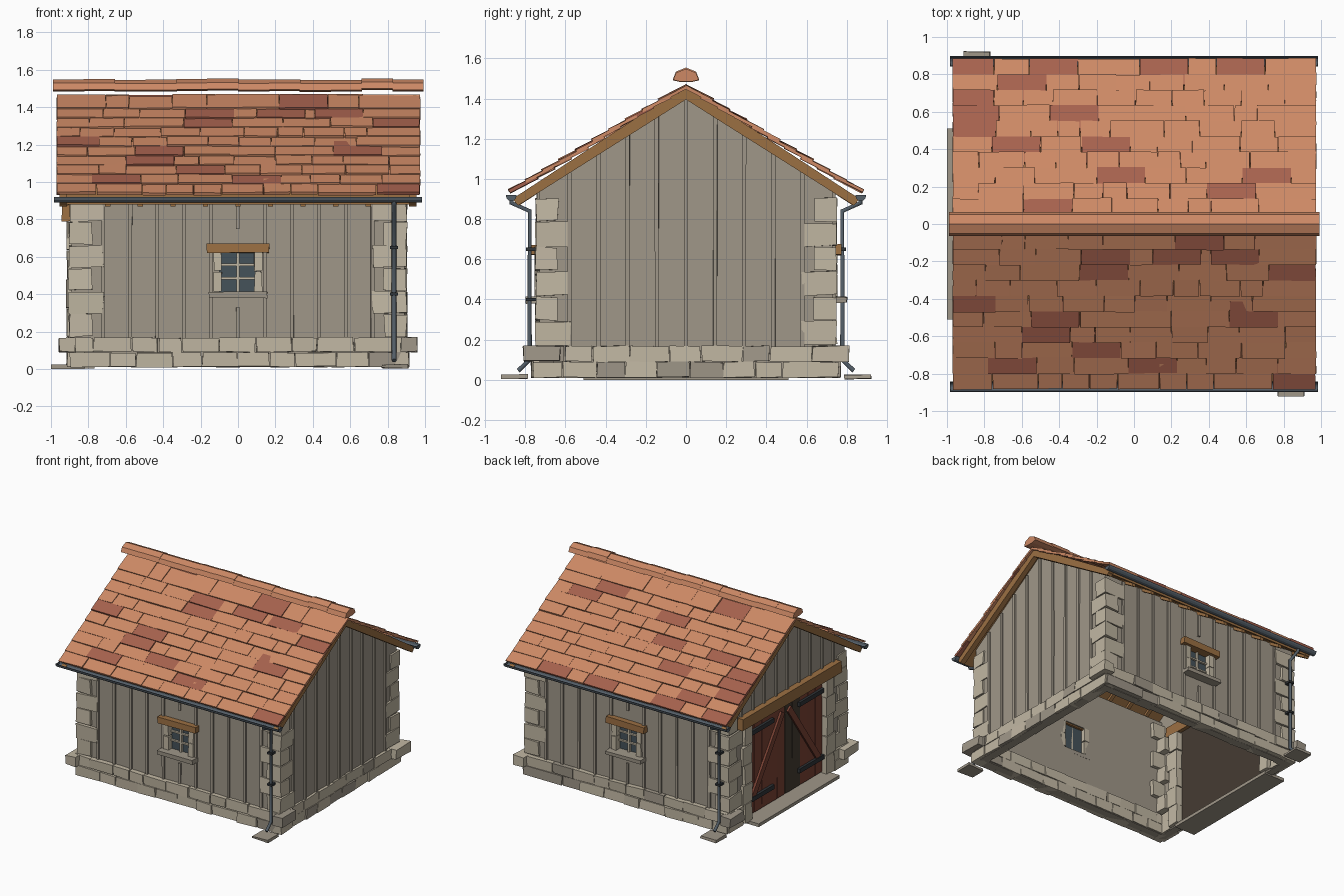
import bpy, bmesh, math, random
from mathutils import Matrix, Vector

random.seed(4)
if "Cube" in bpy.data.objects:
    bpy.data.objects.remove(bpy.data.objects["Cube"])


def material(name, r, g, b):
    m = bpy.data.materials.new(name)
    m.use_nodes = True
    m.diffuse_color = (r, g, b, 1)
    m.node_tree.nodes["Principled BSDF"].inputs["Base Color"].default_value = (r, g, b, 1)
    return m


TILE = material("terracotta", 0.61, 0.25, 0.13)
DARK_TILE = material("dark terracotta", 0.38, 0.12, 0.075)
GREY = material("weathered grey", 0.35, 0.31, 0.25)
STONE = material("pale stone", 0.54, 0.48, 0.37)
WOOD = material("brown timber", 0.33, 0.16, 0.055)
METAL = material("gutter metal", 0.09, 0.115, 0.14)
GLASS = material("window glass", 0.06, 0.085, 0.1)
RED = material("red door paint", 0.2, 0.055, 0.035)
IRON = material("black iron", 0.03, 0.035, 0.04)
SHADE = material("dark timber", 0.06, 0.045, 0.033)


def finish(name, bm, *mats):
    bmesh.ops.recalc_face_normals(bm, faces=bm.faces)
    mesh = bpy.data.meshes.new(name)
    bm.to_mesh(mesh)
    bm.free()
    for m in mats:
        mesh.materials.append(m)
    ob = bpy.data.objects.new(name, mesh)
    bpy.context.collection.objects.link(ob)
    return ob


def box(bm, x, y, z, tilt=0, jitter=0, mat=0):
    """Box from (min, max) ranges, tilted about X, with uneven corners."""
    centre = Vector([(a + b) / 2 for a, b in (x, y, z)])
    size = [abs(b - a) for a, b in (x, y, z)]
    verts = bmesh.ops.create_cube(bm, size=1)["verts"]
    turn = Matrix.Rotation(tilt, 4, "X")
    for v in verts:
        p = Vector([c * s for c, s in zip(v.co, size)])
        p += Vector([random.uniform(-jitter, jitter) for _ in range(3)])
        v.co = centre + turn @ p
    for f in {f for v in verts for f in v.link_faces}:
        f.material_index = mat


def side(s, a, b):
    return (s * a, s * b) if s > 0 else (s * b, s * a)


def prism(bm, outline, x0, x1):
    """Extrude a (y, z) outline along X."""
    face = bm.faces.new([bm.verts.new((x0, y, z)) for y, z in outline])
    new = bmesh.ops.extrude_face_region(bm, geom=[face])["geom"]
    bmesh.ops.translate(bm, vec=(x1 - x0, 0, 0), verts=[v for v in new if isinstance(v, bmesh.types.BMVert)])


def cuts(a, b, low, high):
    """Random joints along a course."""
    out = [a]
    while b - out[-1] > high + low:
        out.append(out[-1] + random.uniform(low, high))
    return list(zip(out, out[1:] + [b]))


# Long walls with a window opening
bm = bmesh.new()
for s in (-1, 1):
    y = side(s, 0.67, 0.73)
    for x, z in (((-0.89, -0.1), (0.01, 0.95)), ((0.1, 0.89), (0.01, 0.95)),
                 ((-0.1, 0.1), (0.01, 0.41)), ((-0.1, 0.1), (0.63, 0.95))):
        box(bm, x, y, z)
finish("long_walls", bm, GREY)

# Gable walls, one with a doorway
bm = bmesh.new()
top = [(0.73, 0.955), (0, 1.43), (-0.73, 0.955)]
prism(bm, [(-0.73, 0.01), (0.73, 0.01)] + top, 0.83, 0.89)
prism(bm, [(-0.73, 0.01), (-0.48, 0.01), (-0.48, 0.8), (0.48, 0.8), (0.48, 0.01), (0.73, 0.01)] + top, -0.89, -0.83)
finish("gable_walls", bm, GREY)

# Vertical battens
bm = bmesh.new()
for s in (-1, 1):
    for i in range(-5, 6):
        x = i * 0.144
        for z in ([(0.16, 0.33), (0.75, 0.94)] if i == 0 else [(0.16, 0.94)]):
            box(bm, (x - 0.01, x + 0.01), side(s, 0.72, 0.743), z, jitter=0.001)
    for i in range(-4, 5):
        y = i * 0.145
        box(bm, side(s, 0.88, 0.903), (y - 0.01, y + 0.01),
            (0.16 if s > 0 else 0.86, 1.41 - 0.65 * abs(y)), jitter=0.001)
finish("wall_battens", bm, GREY)

# Stone plinth in two courses with projecting corner blocks
bm = bmesh.new()
for row, (z0, z1) in enumerate(((0.012, 0.088), (0.092, 0.168))):
    for s in (-1, 1):
        for a, b in cuts(-0.9, 0.9, 0.12, 0.23):
            out = 0.765 + random.uniform(-0.006, 0.006)
            box(bm, (a + 0.002, b - 0.002), side(s, 0.66, out), (z0, z1), 0, 0.004, random.random() < 0.2)
        runs = cuts(-0.76, 0.76, 0.12, 0.23) if s > 0 else [(-0.75, -0.57), (0.57, 0.75)]
        for a, b in runs:
            out = 0.91 + random.uniform(-0.006, 0.006)
            box(bm, side(s, 0.82, out), (a + 0.002, b - 0.002), (z0, z1), 0, 0.004, random.random() < 0.15)
        for t in (-1, 1):
            if row:
                box(bm, side(s, 0.87, 0.955), side(t, 0.63, 0.81), (z0, z1), 0, 0.005, s * t < 0)
finish("plinth_stones", bm, STONE, GREY)

# Alternating corner quoins
bm = bmesh.new()
for s in (-1, 1):
    for t in (-1, 1):
        for i in range(6):
            z = 0.175 + i * 0.123
            lx, ly = (0.18, 0.11) if i % 2 else (0.12, 0.17)
            box(bm, side(s, 0.9 - lx, 0.902), side(t, 0.748 - ly, 0.748), (z, z + 0.115), 0, 0.006)
finish("corner_quoins", bm, STONE)

# Windows
stone, timber, glass = bmesh.new(), bmesh.new(), bmesh.new()
for s in (-1, 1):
    for t in (-1, 1):
        for z in (0.415, 0.525):
            box(stone, side(t, 0.088, 0.13), side(s, 0.67, 0.752), (z, z + 0.105), 0, 0.003)
    box(stone, (-0.007, 0.007), side(s, 0.7, 0.725), (0.41, 0.63))
    for z in (0.485, 0.557):
        box(stone, (-0.09, 0.09), side(s, 0.7, 0.722), (z - 0.006, z + 0.006))
    box(stone, (-0.155, 0.155), side(s, 0.67, 0.8), (0.382, 0.414), 0, 0.004, 1)
    box(timber, (-0.168, 0.168), side(s, 0.68, 0.776), (0.622, 0.672), 0, 0.004)
    box(glass, (-0.1, 0.1), side(s, 0.7, 0.706), (0.41, 0.63))
finish("window_stonework", stone, STONE, GREY)
finish("window_lintels", timber, WOOD)
finish("window_panes", glass, GLASS)

# Doorway: backing, planks, braces, straps, jambs, lintel and threshold
bm = bmesh.new()
box(bm, (-0.858, -0.85), (-0.48, 0.48), (0.03, 0.8))
for i in range(10):
    y = -0.48 + i * 0.096
    box(bm, (-0.872, -0.859), (y + 0.002, y + 0.094), (0.035, 0.79), 0, 0.001, 0 if i in (3, 4) else 1)
for s in (-1, 1):
    rise, run = 0.54, 0.38
    length, angle = math.hypot(rise, run), math.atan2(rise, run)
    box(bm, (-0.888, -0.87), (s * 0.23 - length / 2, s * 0.23 + length / 2), (0.41, 0.46), -s * angle, 0.001, 1)
    for z in (0.16, 0.69):
        box(bm, (-0.893, -0.868), side(s, 0.16, 0.47), (z - 0.017, z + 0.017), 0, 0.001, 2)
finish("double_door", bm, SHADE, RED, IRON)
bm = bmesh.new()
for s in (-1, 1):
    for i in range(5):
        z = 0.02 + i * 0.154
        box(bm, (-0.915, -0.8), side(s, 0.47, 0.56 + 0.025 * (i % 2)), (z, z + 0.15), 0, 0.004)
finish("door_jambs", bm, STONE)
bm = bmesh.new()
box(bm, (-0.94, -0.82), (-0.62, 0.62), (0.79, 0.88), 0, 0.004)
finish("door_lintel", bm, WOOD)
bm = bmesh.new()
box(bm, (-1.0, -0.82), (-0.51, 0.51), (0, 0.025), 0, 0)
for s in (-1, 1):
    box(bm, side(s, 0.77, 0.91), side(-s, 0.79, 0.92), (0.004, 0.024), 0, 0.004)
finish("threshold_and_splash_slabs", bm, GREY)

# Roof deck, bargeboards and rafters
bm = bmesh.new()
for s in (-1, 1):
    prism(bm, [(0, 1.452), (s * 0.85, 0.9), (s * 0.85, 0.88), (0, 1.432)], -0.95, 0.95)
    for x in (-0.955, 0.915):
        prism(bm, [(0, 1.465), (s * 0.865, 0.9), (s * 0.835, 0.868), (0, 1.395)], x, x + 0.04)
    for i in range(-5, 6):
        x = i * 0.174
        if abs(x) < 0.83:
            prism(bm, [(0, 1.434), (s * 0.83, 0.895), (s * 0.83, 0.868), (0, 1.407)], x - 0.014, x + 0.014)
finish("roof_timbers", bm, WOOD)

# Roof tiles: centres of the darker tiles per course, ridge to eaves
front = [[0.35], [-0.15, 0.23, 0.54], [-0.16, 0.85], [], [-0.87], [-0.42, 0.64], [-0.47], [-0.2],
         [-0.65, 0.1], [0.87]]
back = [[-0.46], [0.52], [-0.07, 0.71], [], [-0.63, -0.15], [-0.87], [-0.85, -0.32], [-0.88],
        [-0.6], [-0.88, -0.43, 0.16, 0.57]]
bm = bmesh.new()
for s, darks in ((-1, front), (1, back)):
    for i, row in enumerate(darks):
        low = 0.133 + 0.083 * i
        z = 0.973 + 0.605 * (0.88 - low)
        pieces, start = [], -0.97
        for c in row:
            a, b = max(c - 0.13, start), min(c + 0.13, 0.97)
            if a - start > 0.03:
                pieces += [(p, 0) for p in cuts(start, a, 0.12, 0.27)]
            else:
                a = start
            pieces.append(((a, b), 1))
            start = b
        if 0.97 - start > 0.02:
            pieces += [(p, 0) for p in cuts(start, 0.975, 0.12, 0.27)]
        for (a, b), dark in pieces:
            lift = random.uniform(-0.003, 0.003)
            mid = s * (low - 0.07 + lift)
            box(bm, (a + 0.0015, b - 0.0015), (mid - 0.078, mid + 0.078),
                (z - 0.008 + lift, z + 0.008 + lift), -s * math.radians(27), 0.002, dark)
finish("roof_tiles", bm, TILE, DARK_TILE)

# Ridge caps
bm = bmesh.new()
for i in range(12):
    x, up = -0.99 + i * 0.165, random.uniform(-0.005, 0.005)
    half = [(0.064, 1.495), (0.05, 1.53)]
    outline = half + [(0, 1.55)] + [(-y, z) for y, z in half[::-1]] + [(-0.03, 1.487), (0.03, 1.487)]
    prism(bm, [(y, z + up) for y, z in outline], x, x + 0.168)
finish("ridge_caps", bm, TILE)

# Half-round gutters
for s, word in ((-1, "front"), (1, "back")):
    bm = bmesh.new()
    arc = [math.pi * (1 + k / 6) for k in range(7)]
    rims = [[bm.verts.new((x, s * 0.87 + 0.027 * math.cos(a), 0.919 + 0.029 * math.sin(a))) for a in arc]
            for x in (-0.985, 0.985)]
    for k in range(6):
        bm.faces.new((rims[0][k], rims[0][k + 1], rims[1][k + 1], rims[1][k]))
    for rim in rims:
        bm.faces.new(rim)
    gutter = finish(word + "_gutter", bm, METAL)
    gutter.modifiers.new("thickness", "SOLIDIFY").thickness = 0.004

    # Downpipe at the matching corner
    x = -s * 0.835
    curve = bpy.data.curves.new(word + "_downpipe", "CURVE")
    curve.dimensions = "3D"
    curve.bevel_depth, curve.bevel_resolution, curve.use_fill_caps = 0.013, 1, True
    path = [(0.868, 0.9), (0.868, 0.88), (0.778, 0.84), (0.778, 0.1), (0.835, 0.045)]
    spline = curve.splines.new("POLY")
    spline.points.add(len(path) - 1)
    for p, (y, z) in zip(spline.points, path):
        p.co = (x, s * y, z, 1)
    curve.materials.append(METAL)
    bpy.context.collection.objects.link(bpy.data.objects.new(word + "_downpipe", curve))
    bm = bmesh.new()
    for z in (0.4, 0.65):
        box(bm, (x - 0.021, x + 0.021), side(s, 0.74, 0.796), (z - 0.008, z + 0.008))
    finish(word + "_pipe_brackets", bm, IRON)
